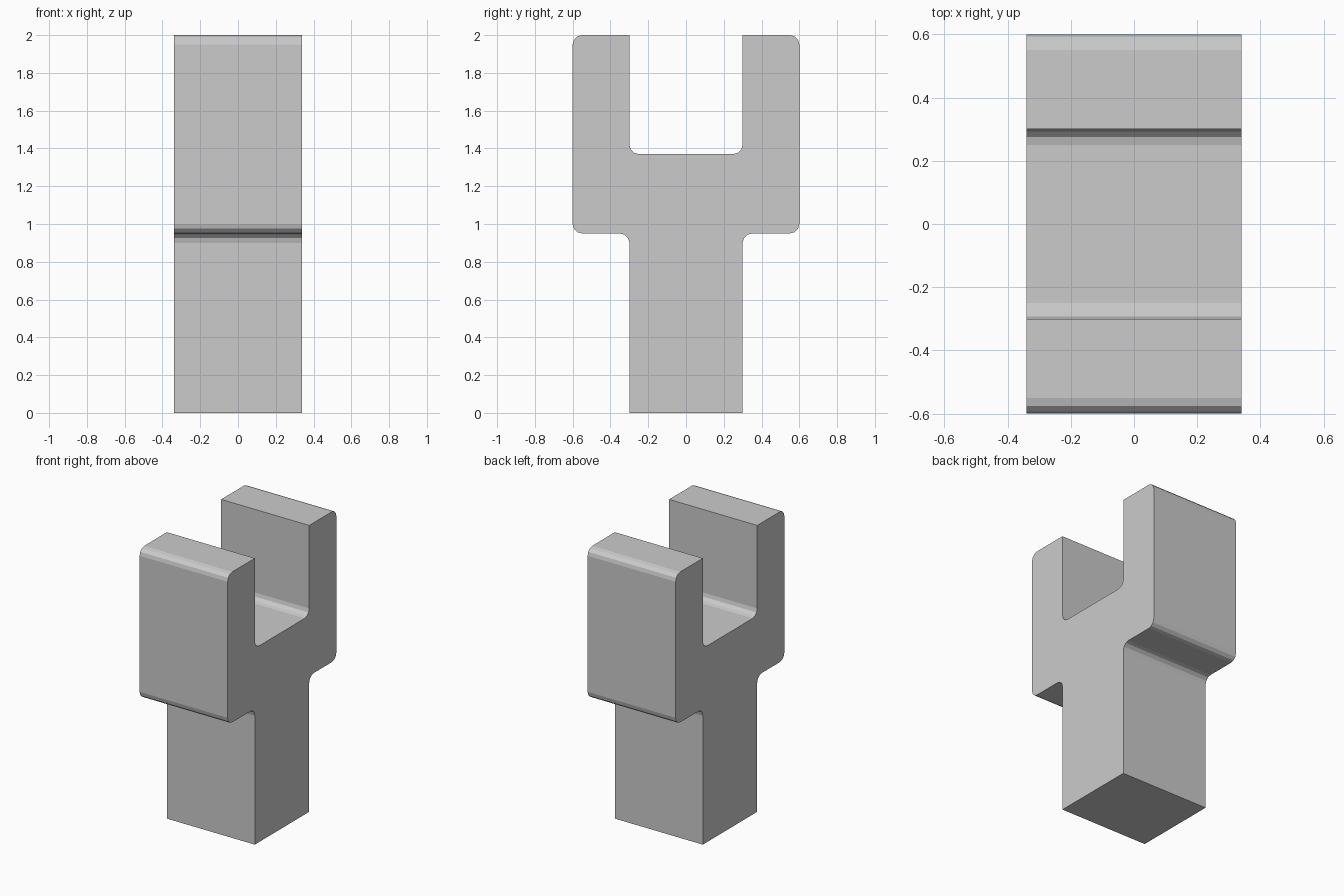
import bpy, bmesh
from math import pi, cos, sin
from mathutils import Vector

if "Cube" in bpy.data.objects:
    bpy.data.objects.remove(bpy.data.objects["Cube"])

HALF_X = 0.34   # half thickness
R = 0.05        # corner radius
SEG = 3         # facets per rounded corner

# Right half of the fork profile: (y, z, rounded?)
half = [(0.30, 0.0, False), (0.30, 0.95, True), (0.60, 0.95, True),
        (0.60, 2.0, True), (0.30, 2.0, False), (0.30, 1.37, True)]
corners = half + [(-y, z, r) for y, z, r in reversed(half)]


def rounded(points):
    """Replace each flagged right-angle corner with an arc."""
    out = []
    for i, (y, z, is_round) in enumerate(points):
        p = Vector((y, z))
        if not is_round:
            out.append(p)
            continue
        a = (Vector(points[i - 1][:2]) - p).normalized()
        b = (Vector(points[(i + 1) % len(points)][:2]) - p).normalized()
        centre = p + (a + b) * R
        for k in range(SEG + 1):
            t = k / SEG * pi / 2
            out.append(centre - b * R * cos(t) - a * R * sin(t))
    return out


# Fork body: extrude the profile along x
bm = bmesh.new()
face = bm.faces.new([bm.verts.new((-HALF_X, p.x, p.y)) for p in rounded(corners)])
ext = bmesh.ops.extrude_face_region(bm, geom=[face])
moved = [g for g in ext["geom"] if isinstance(g, bmesh.types.BMVert)]
bmesh.ops.translate(bm, vec=(2 * HALF_X, 0, 0), verts=moved)
bmesh.ops.recalc_face_normals(bm, faces=bm.faces)

mesh = bpy.data.meshes.new("fork_bracket")
bm.to_mesh(mesh)
bm.free()
bpy.context.collection.objects.link(bpy.data.objects.new("fork_bracket", mesh))
